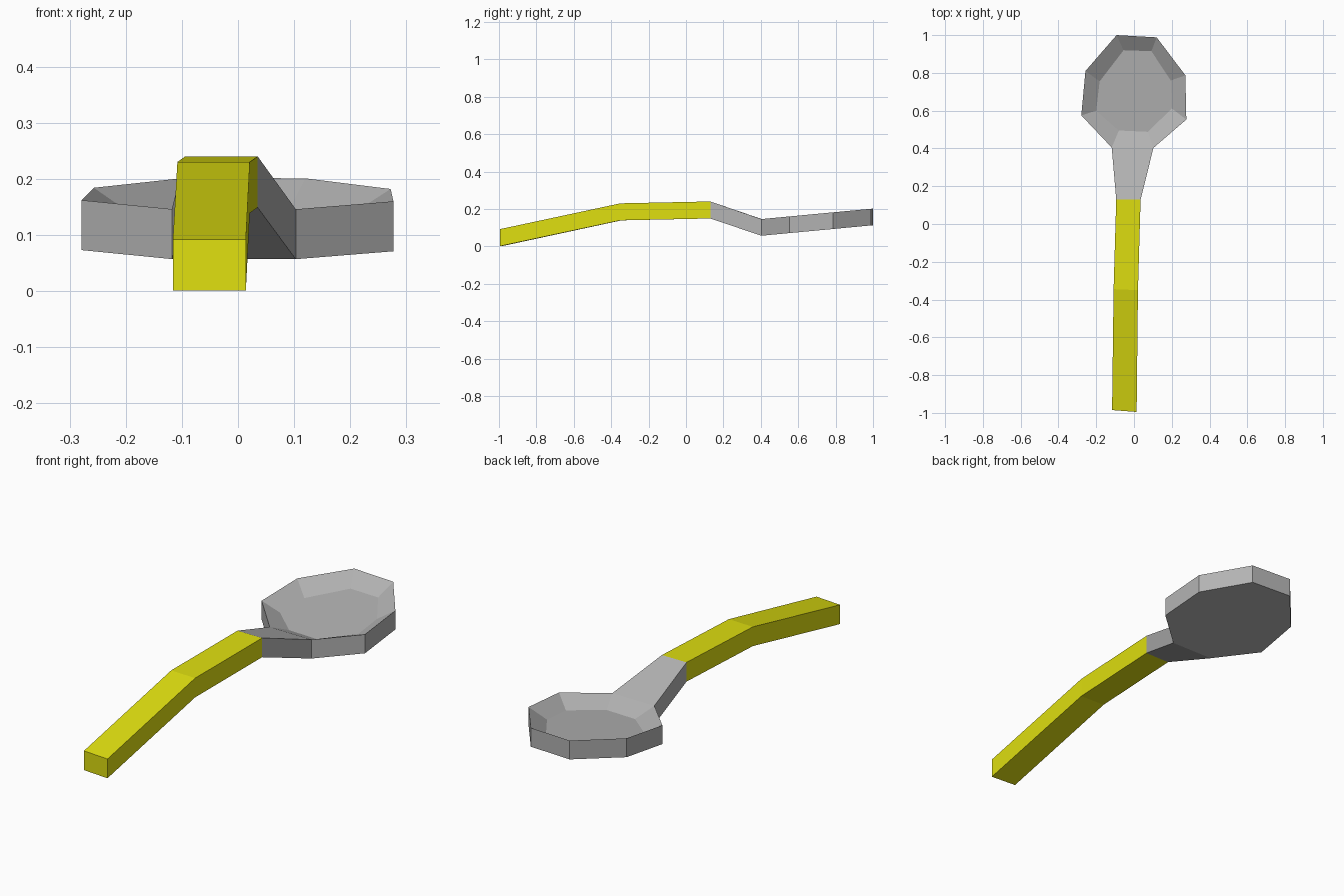
import bpy, bmesh

if "Cube" in bpy.data.objects:
    bpy.data.objects.remove(bpy.data.objects["Cube"])

THICK = 0.091


def material(name, rgb):
    m = bpy.data.materials.new(name)
    m.diffuse_color = (*rgb, 1)
    m.use_nodes = True
    m.node_tree.nodes["Principled BSDF"].inputs["Base Color"].default_value = m.diffuse_color
    return m


yellow = material("yellow", (0.74, 0.74, 0.005))
grey = material("grey", (0.45, 0.45, 0.45))


def finish(bm, name, mat):
    bmesh.ops.recalc_face_normals(bm, faces=bm.faces)
    mesh = bpy.data.meshes.new(name)
    bm.to_mesh(mesh)
    bm.free()
    mesh.materials.append(mat)
    ob = bpy.data.objects.new(name, mesh)
    bpy.context.collection.objects.link(ob)
    return ob


def section(bm, left, right, top):
    """Upright rectangular cross-section between two plan points."""
    return [bm.verts.new((*p, z)) for p, z in
            ((left, top - THICK), (right, top - THICK), (right, top), (left, top))]


def bridge(bm, a, b, skip=()):
    n = len(a)
    for i in range(n):
        if i not in skip:
            bm.faces.new((a[i], a[(i + 1) % n], b[(i + 1) % n], b[i]))


# Handle: bent square bar, open where it meets the neck
JOIN = ((-0.094, 0.13), (0.035, 0.13), 0.24)
bm = bmesh.new()
rings = [section(bm, *s) for s in (
    ((-0.116, -0.985), (0.014, -0.995), 0.092),
    ((-0.108, -0.345), (0.021, -0.35), 0.23),
    JOIN)]
for a, b in zip(rings, rings[1:]):
    bridge(bm, a, b)
bm.faces.new(rings[0])
finish(bm, "handle", yellow)

# Spoon bowl: tilted eight-sided slab with a sunken floor, and the neck
outer = [(-0.118, 0.405), (0.103, 0.403), (0.277, 0.553), (0.272, 0.787),
         (0.12, 0.988), (-0.092, 1.0), (-0.257, 0.81), (-0.279, 0.575)]
inner = [(-0.08, 0.495), (0.074, 0.488), (0.2, 0.612), (0.195, 0.76),
         (0.092, 0.915), (-0.055, 0.92), (-0.182, 0.755), (-0.2, 0.60)]


def rim_z(y):
    return 0.146 + 0.094 * (y - 0.405)


bm = bmesh.new()


def ring(points, drop):
    return [bm.verts.new((x, y, rim_z(y) - drop)) for x, y in points]


base, rim, floor = ring(outer, THICK - 0.002), ring(outer, 0), ring(inner, 0.047)
bridge(bm, base, rim, skip=(0,))     # side 0 opens into the neck
bridge(bm, rim, floor)
bm.faces.new(floor)
bm.faces.new(base)
bridge(bm, section(bm, *JOIN), [base[0], base[1], rim[1], rim[0]])
finish(bm, "spoon_bowl_and_neck", grey)
